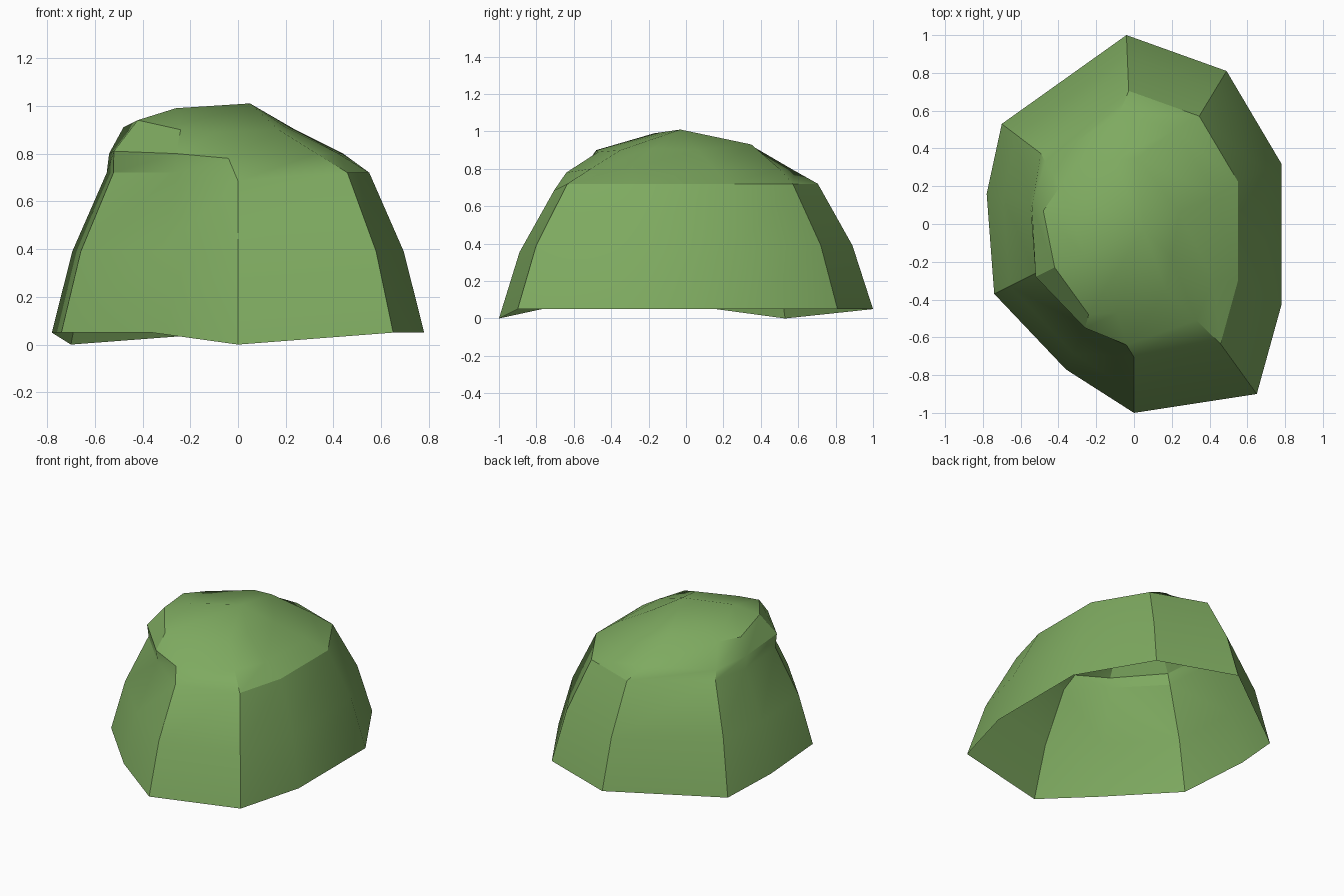
import bpy
import bmesh
from mathutils import Vector

cube = bpy.data.objects.get("Cube")
if cube:
    bpy.data.objects.remove(cube, do_unlink=True)


def make_material(name, colour):
    material = bpy.data.materials.new(name)
    material.use_nodes = True
    material.diffuse_color = colour
    shader = material.node_tree.nodes["Principled BSDF"]
    shader.inputs["Base Color"].default_value = colour
    shader.inputs["Roughness"].default_value = 0.9
    return material


# Heights of the evenly tapering wall, with the matching plan scale
WALL = [(0.39, 0.89), (0.72, 0.705)]
PEAK = Vector((0.05, -0.03, 1.01))
SHOULDER = Vector((-0.26, -0.17, 0.99))

# Each rib: ground point, upper bend, crown point, and the summit it leans to
RIBS = [
    ((-0.04, 1.0, 0.05), (-0.08, 0.58, 0.79), (-0.11, 0.34, 0.93), PEAK),
    ((0.49, 0.81, 0.05), (0.22, 0.5, 0.8), (0.02, 0.35, 0.93), PEAK),
    ((0.78, 0.32, 0.05), (0.44, 0.15, 0.8), (0.24, 0.06, 0.9), PEAK),
    ((0.78, -0.43, 0.05), (0.42, -0.3, 0.8), (0.2, -0.18, 0.91), PEAK),
    ((0.65, -0.9, 0.05), (0.33, -0.51, 0.8), (0.17, -0.35, 0.9), PEAK),
    ((0.0, -1.0, 0.0), (-0.04, -0.64, 0.78), (-0.09, -0.47, 0.89), PEAK),
    ((-0.36, -0.77, 0.05), (-0.26, -0.55, 0.8), (-0.24, -0.48, 0.9), SHOULDER),
    ((-0.74, -0.37, 0.05), (-0.52, -0.28, 0.81), (-0.42, -0.23, 0.94), SHOULDER),
    ((-0.78, 0.16, 0.05), (-0.54, 0.09, 0.8), (-0.48, 0.07, 0.91), SHOULDER),
    ((-0.7, 0.53, 0.0), (-0.47, 0.33, 0.77), (-0.39, 0.2, 0.9), PEAK),
]


def rib_points(ground, bend, crown, summit):
    points = [Vector(ground)]
    for height, scale in WALL:
        # The front rib dips slightly with its lower foot
        drop = 0.035 if ground[1] == -1.0 else 0.0
        points.append(Vector((ground[0] * scale, ground[1] * scale, height - drop)))
    return points + [Vector(bend), Vector(crown), summit]


# Open-bottomed faceted mound, bridged rib to rib
bm = bmesh.new()
columns = [[bm.verts.new(p) for p in rib_points(*rib)] for rib in RIBS]
for here, following in zip(columns, columns[1:] + columns[:1]):
    for level in range(len(here) - 1):
        bm.faces.new((following[level], here[level],
                      here[level + 1], following[level + 1]))

# Join the rib tips into the two summits
bmesh.ops.remove_doubles(bm, verts=bm.verts, dist=0.001)
mesh = bpy.data.meshes.new("bush_mound")
bm.to_mesh(mesh)
bm.free()

mound = bpy.data.objects.new("bush_mound", mesh)
bpy.context.collection.objects.link(mound)
mesh.materials.append(make_material("leaf_green", (0.209, 0.402, 0.117, 1.0)))

# Soft shading across gentle bends, crisp along strong ones
bpy.ops.object.select_all(action="DESELECT")
mound.select_set(True)
bpy.context.view_layer.objects.active = mound
bpy.ops.object.shade_smooth_by_angle(angle=0.5236)
